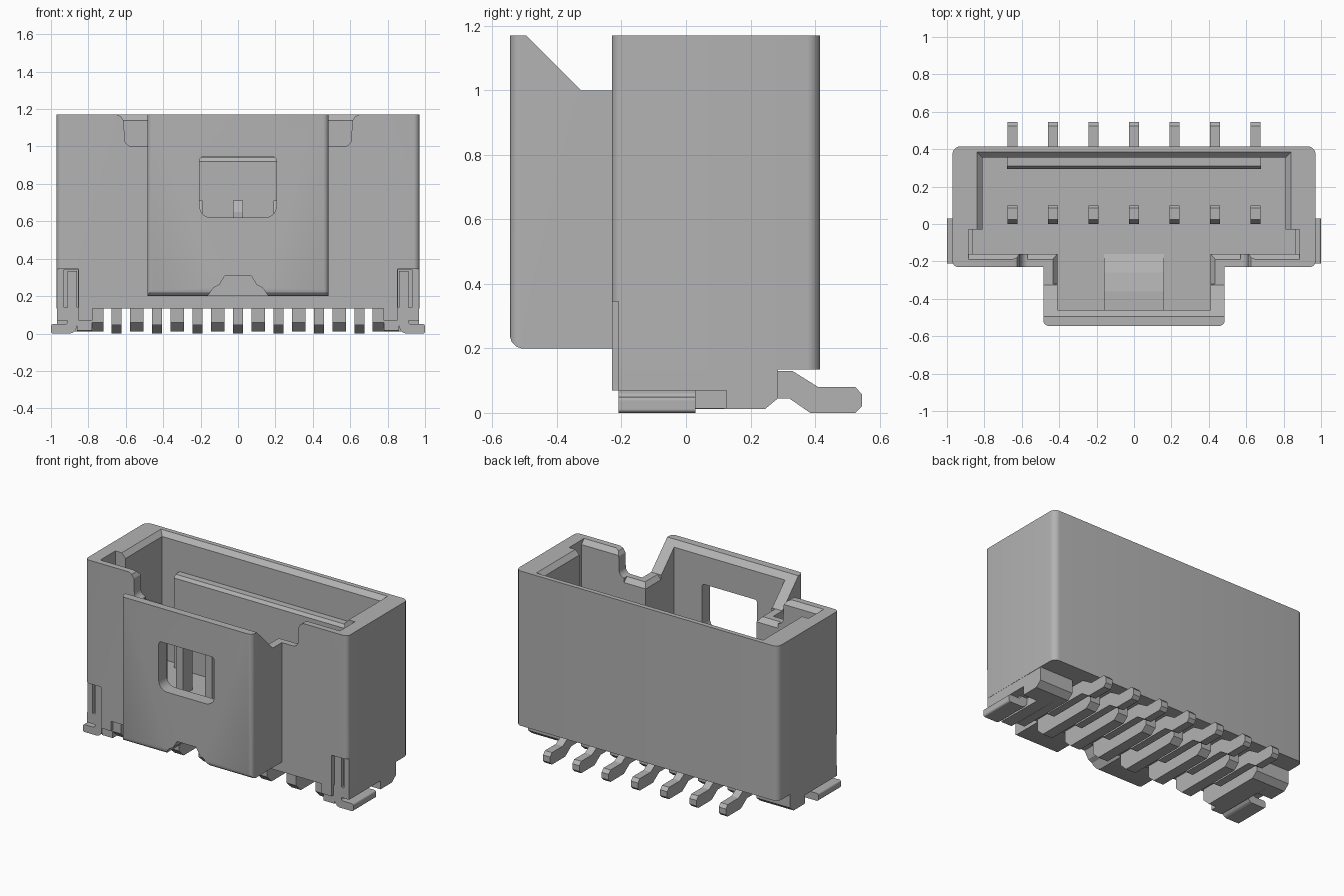
import bpy, bmesh, math
from mathutils import Vector

cube = bpy.data.objects.get("Cube")
if cube:
    bpy.data.objects.remove(cube, do_unlink=True)

grey = bpy.data.materials.new("plain_grey")
grey.use_nodes = True
colour = (0.45, 0.45, 0.45, 1)
grey.diffuse_color = colour
grey.node_tree.nodes["Principled BSDF"].inputs["Base Color"].default_value = colour


def rounded(pts, steps=5):
    """Points are (u, v) or (u, v, radius); a radius becomes an arc."""
    out, n = [], len(pts)
    for i, p in enumerate(pts):
        c = Vector(p[:2])
        if len(p) == 2:
            out.append(tuple(c))
            continue
        d0 = (Vector(pts[i - 1][:2]) - c).normalized()
        d1 = (Vector(pts[(i + 1) % n][:2]) - c).normalized()
        half = d0.angle(d1) / 2
        centre = c + (d0 + d1).normalized() * (p[2] / math.sin(half))
        a = c + d0 * (p[2] / math.tan(half)) - centre
        b = c + d1 * (p[2] / math.tan(half)) - centre
        for k in range(steps + 1):
            v = a.lerp(b, k / steps).normalized() * p[2]
            out.append(tuple(centre + v))
    return out


def mirrored(half):
    """Close a right-hand half outline with its reflection in u = 0."""
    return half + [(-p[0],) + tuple(p[1:]) for p in reversed(half)]


def prism(name, axis, pts, lo, hi, end=None):
    """Extrude an outline along an axis; end gives a different far outline."""
    def place(p, t):
        return {"x": (t, p[0], p[1]), "y": (p[0], t, p[1]), "z": (p[0], p[1], t)}[axis]
    near = rounded(pts)
    far = rounded(end) if end else near
    bm = bmesh.new()
    a = [bm.verts.new(place(p, lo)) for p in near]
    b = [bm.verts.new(place(p, hi)) for p in far]
    bm.faces.new(a)
    bm.faces.new(b)
    for i in range(len(a)):
        j = (i + 1) % len(a)
        bm.faces.new((a[i], a[j], b[j], b[i]))
    bmesh.ops.recalc_face_normals(bm, faces=bm.faces)
    me = bpy.data.meshes.new(name)
    bm.to_mesh(me)
    bm.free()
    me.materials.append(grey)
    ob = bpy.data.objects.new(name, me)
    bpy.context.collection.objects.link(ob)
    return ob


def box(name, x0, x1, y0, y1, z0, z1):
    return prism(name, "z", [(x0, y0), (x1, y0), (x1, y1), (x0, y1)], z0, z1)


def combine(target, tool, operation):
    mod = target.modifiers.new("cut", "BOOLEAN")
    mod.operation, mod.solver, mod.object = operation, "EXACT", tool
    bpy.context.view_layer.objects.active = target
    bpy.ops.object.modifier_apply(modifier=mod.name)
    bpy.data.objects.remove(tool, do_unlink=True)


# Housing shell with the projecting front pocket
housing = prism("housing", "z", mirrored([(0.97, 0.415, 0.04), (0.97, -0.23, 0.03)]), 0.135, 1.17)
pocket = prism("pocket", "z", mirrored([(0.485, -0.17), (0.485, -0.545, 0.03)]), 0.2, 1.17)
edge = prism("edge_round", "x", [(-0.6, 0.15), (-0.51, 0.15), (-0.51, 0.2), (-0.525, 0.205),
                                 (-0.54, 0.22), (-0.545, 0.235), (-0.6, 0.235)], -0.6, 0.6)
combine(pocket, edge, "DIFFERENCE")
combine(housing, pocket, "UNION")

# Open cavity and its chamfered rim
cavity = [(0.81, 0.355), (0.81, -0.03), (0.885, -0.03), (0.885, -0.16), (0.41, -0.16), (0.41, -0.46)]
rim = [(0.84, 0.385), (0.84, -0.03), (0.886, -0.03), (0.886, -0.19), (0.435, -0.19), (0.435, -0.495)]
cutters = [
    prism("cavity", "z", mirrored(cavity), 0.32, 1.3),
    prism("rim_chamfer", "z", mirrored(cavity), 1.14, 1.171, mirrored(rim)),
    # Sloped pocket sides and the rounded notches in the front wall
    prism("slope", "x", [(-0.495, 1.17), (-0.325, 1.0), (-0.1, 1.0), (-0.1, 1.3), (-0.495, 1.3)], -0.55, 0.55),
    prism("notch", "y", mirrored([(0.67, 1.3), (0.65, 1.171), (0.625, 1.16), (0.61, 1.135), (0.605, 1.0, 0.04)]),
          -0.26, -0.1),
    prism("notch_chamfer", "z", mirrored([(0.57, -0.1), (0.57, -0.16), (0.41, -0.16), (0.41, -0.32)]), 0.97, 1.001,
          mirrored([(0.57, -0.1), (0.57, -0.19), (0.435, -0.19), (0.435, -0.32)])),
    # Window and the recess beneath the pocket
    prism("window", "y", mirrored([(0.205, 0.945, 0.02), (0.205, 0.62, 0.06)]), -0.7, -0.4),
    prism("recess", "y", mirrored([(0.07, 0.31), (0.1, 0.26), (0.13, 0.245), (0.17, 0.19)]), -0.7, -0.24),
]
for s in (-1, 1):
    cutters.append(box("tab_recess", s * 0.853, s * 0.99, -0.3, -0.21, 0, 0.345))
    cutters.append(box("tab_slot", s * 0.855, s * 0.93, -0.3, -0.185, 0, 0.342))
for c in cutters:
    combine(housing, c, "DIFFERENCE")

# Back rib and floor bump inside the cavity
prism("inner_rib", "x", [(0.295, 0.3), (0.295, 0.92), (0.31, 0.94), (0.37, 0.94), (0.37, 0.3)], -0.68, 0.68)
prism("floor_bump", "x", [(-0.465, 0.315), (-0.465, 0.37), (-0.36, 0.37), (-0.26, 0.355), (-0.16, 0.32),
                          (-0.16, 0.315)], -0.16, 0.16)

# Base ribs between the pins
pitch = 0.2167
foot = [(-0.21, 0.14), (-0.21, 0.06), (-0.16, 0.012), (0.245, 0.012), (0.285, 0.045), (0.285, 0.14)]
for i in range(6):
    x = (i - 2.5) * pitch
    prism("base_rib", "x", foot, x - 0.036, x + 0.036)

for s, side in ((-1, "right"), (1, "left")):
    # Base end blocks
    prism(side + "_end_rib", "x", foot, s * 0.72, s * 0.78)
    prism(side + "_end_block", "x", [(-0.21, 0.14), (-0.21, 0.015)] + foot[3:], s * 0.78, s * 0.86)
    prism(side + "_end_corner", "x", [(0.125, 0.14), (0.125, 0.012)] + foot[3:], s * 0.86, s * 0.968)
    box(side + "_side_skirt", s * 0.855, s * 0.969, -0.21, 0.13, 0.07, 0.14)
    box(side + "_front_skirt", s * 0.778, s * 0.853, -0.23, -0.2, 0.07, 0.14)
    # Bent solder tab
    tab = [(0.862, 0.335), (0.862, 0.0, 0.04), (1.0, 0.0, 0.012), (1.0, 0.05, 0.012),
           (0.912, 0.05, 0.012), (0.912, 0.335)]
    prism(side + "_solder_tab", "y", [(s * p[0],) + p[1:] for p in tab], -0.21, 0.03)

# Contact pins: upright post, horizontal run and stepped tail
pin = [(0, 0.045), (0.32, 0.045), (0.385, 0), (0.525, 0), (0.545, 0.02), (0.545, 0.058), (0.525, 0.08),
       (0.41, 0.08), (0.33, 0.13), (0.1, 0.13), (0.1, 0.69), (0.085, 0.71), (0.025, 0.71), (0, 0.65)]
for i in range(7):
    x = (i - 3) * pitch
    prism("contact_pin", "x", pin, x - 0.026, x + 0.026)

# Smooth the rounded corners, keep the other edges crisp
bpy.ops.object.select_all(action="DESELECT")
housing.select_set(True)
bpy.context.view_layer.objects.active = housing
bpy.ops.object.shade_smooth_by_angle(angle=math.radians(25))
